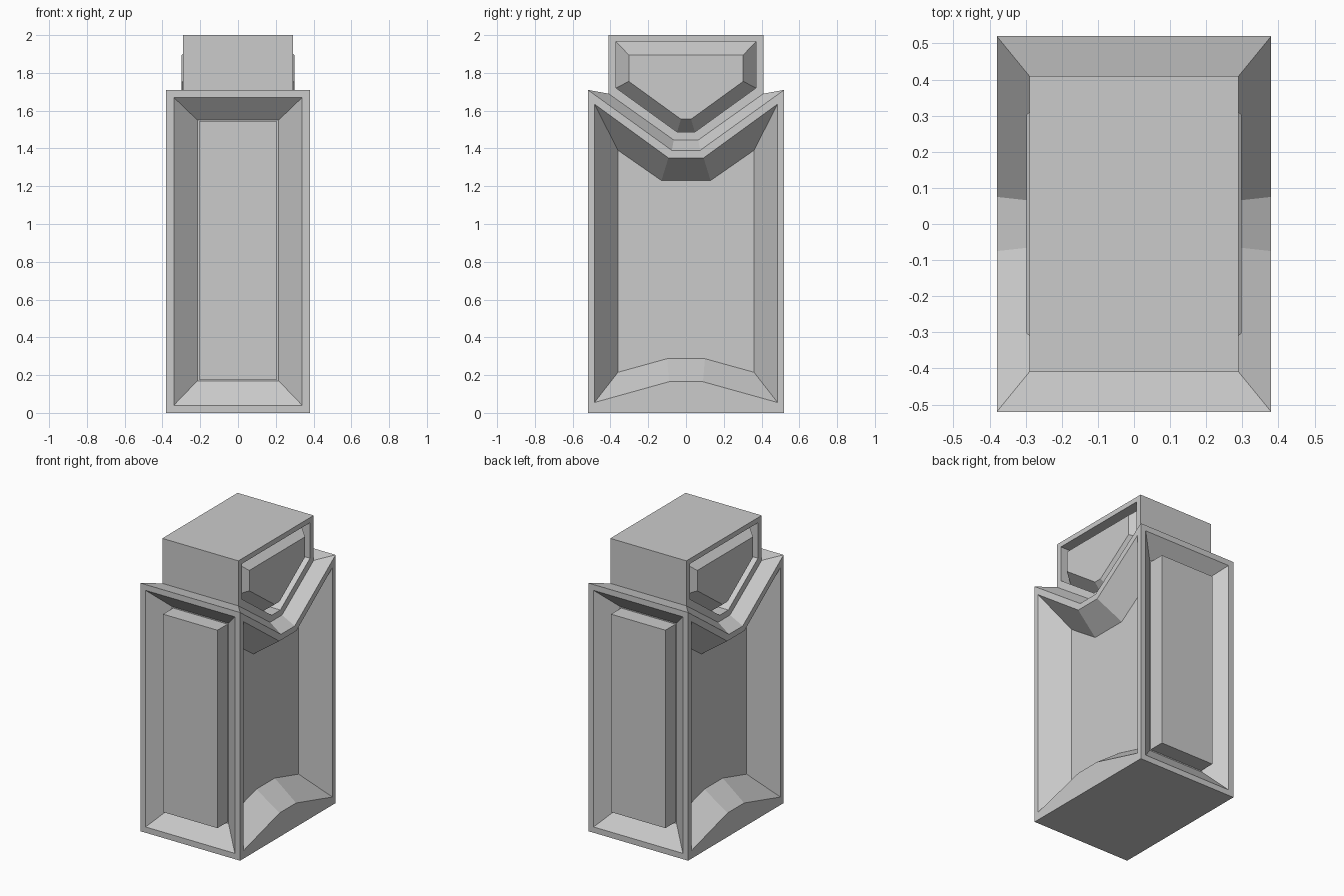
import bpy, bmesh

if "Cube" in bpy.data.objects:
    bpy.data.objects.remove(bpy.data.objects["Cube"])


def skin(bm, rings, cap=True):
    """Bridge matching point loops and optionally fill the last one."""
    loops = [[bm.verts.new(p) for p in r] for r in rings]
    for a, b in zip(loops, loops[1:]):
        for i in range(len(a)):
            j = (i + 1) % len(a)
            bm.faces.new((a[i], a[j], b[j], b[i]))
    if cap:
        bm.faces.new(loops[-1])


def finish(bm, name):
    bmesh.ops.remove_doubles(bm, verts=bm.verts, dist=0.0005)
    bmesh.ops.recalc_face_normals(bm, faces=bm.faces)
    me = bpy.data.meshes.new(name)
    bm.to_mesh(me)
    bm.free()
    ob = bpy.data.objects.new(name, me)
    bpy.context.collection.objects.link(ob)
    return ob


def sym(half):
    """Half profile (y, z) on the +y side, mirrored into a closed loop."""
    return half + [(-y, z) for y, z in reversed(half)]


def at_x(x, pts):
    return [(x, y, z) for y, z in pts]


def rect(y, hx, z0, z1):
    return [(-hx, y, z0), (hx, y, z0), (hx, y, z1), (-hx, y, z1)]


# Profiles of the body side, from bottom middle to top notch
side = sym([(.10, 0), (.52, 0), (.52, 1.71), (.075, 1.39)])
panel = sym([(.09, .165), (.485, .055), (.485, 1.635), (.093, 1.35)])
floor = sym([(.10, .287), (.36, .215), (.36, 1.39), (.13, 1.23)])

# Body: recessed sides and ends, flat bottom, sloped shoulders
bm = bmesh.new()
for s in (-1, 1):
    skin(bm, [at_x(s * .38, side), at_x(s * .38, panel), at_x(s * .21, floor)])
    skin(bm, [rect(s * .52, .38, 0, 1.71), rect(s * .52, .34, .04, 1.67),
              rect(s * .41, .215, .17, 1.55)])
base = [-.52, -.10, .10, .52]
bm.faces.new([bm.verts.new((-.38, y, 0)) for y in base] +
             [bm.verts.new((.38, y, 0)) for y in reversed(base)])
outer = [(.52, 1.71), (.075, 1.39), (-.075, 1.39), (-.52, 1.71)]
inner = [(.41, 1.69), (.065, 1.445), (-.065, 1.445), (-.41, 1.69)]
skin(bm, [at_x(.38, outer) + at_x(-.38, outer[::-1]),
          at_x(.29, inner) + at_x(-.29, inner[::-1])], cap=False)
finish(bm, "body")

# End blocks filling the front and back recesses
for s, name in ((-1, "front_block"), (1, "back_block")):
    bm = bmesh.new()
    skin(bm, [rect(s * .405, .207, .178, 1.542), rect(s * .52, .207, .178, 1.542)])
    bm.faces.new([bm.verts.new(p) for p in rect(s * .405, .207, .178, 1.542)])
    finish(bm, name)

# Cap: grooved sides with a raised bevelled panel
edge = sym([(.41, 2), (.41, 1.69), (.065, 1.445)])
groove = sym([(.37, 1.965), (.37, 1.72), (.047, 1.487)])
raised = sym([(.303, 1.895), (.303, 1.755), (.027, 1.555)])
bm = bmesh.new()
for s in (-1, 1):
    skin(bm, [at_x(s * .29, edge), at_x(s * .29, groove),
              at_x(s * .21, groove), at_x(s * .298, raised)])
    bm.faces.new([bm.verts.new(p) for p in rect(s * .41, .29, 1.69, 2)])
bm.faces.new([bm.verts.new(p) for p in
              [(-.29, -.41, 2), (.29, -.41, 2), (.29, .41, 2), (-.29, .41, 2)]])
finish(bm, "cap")
